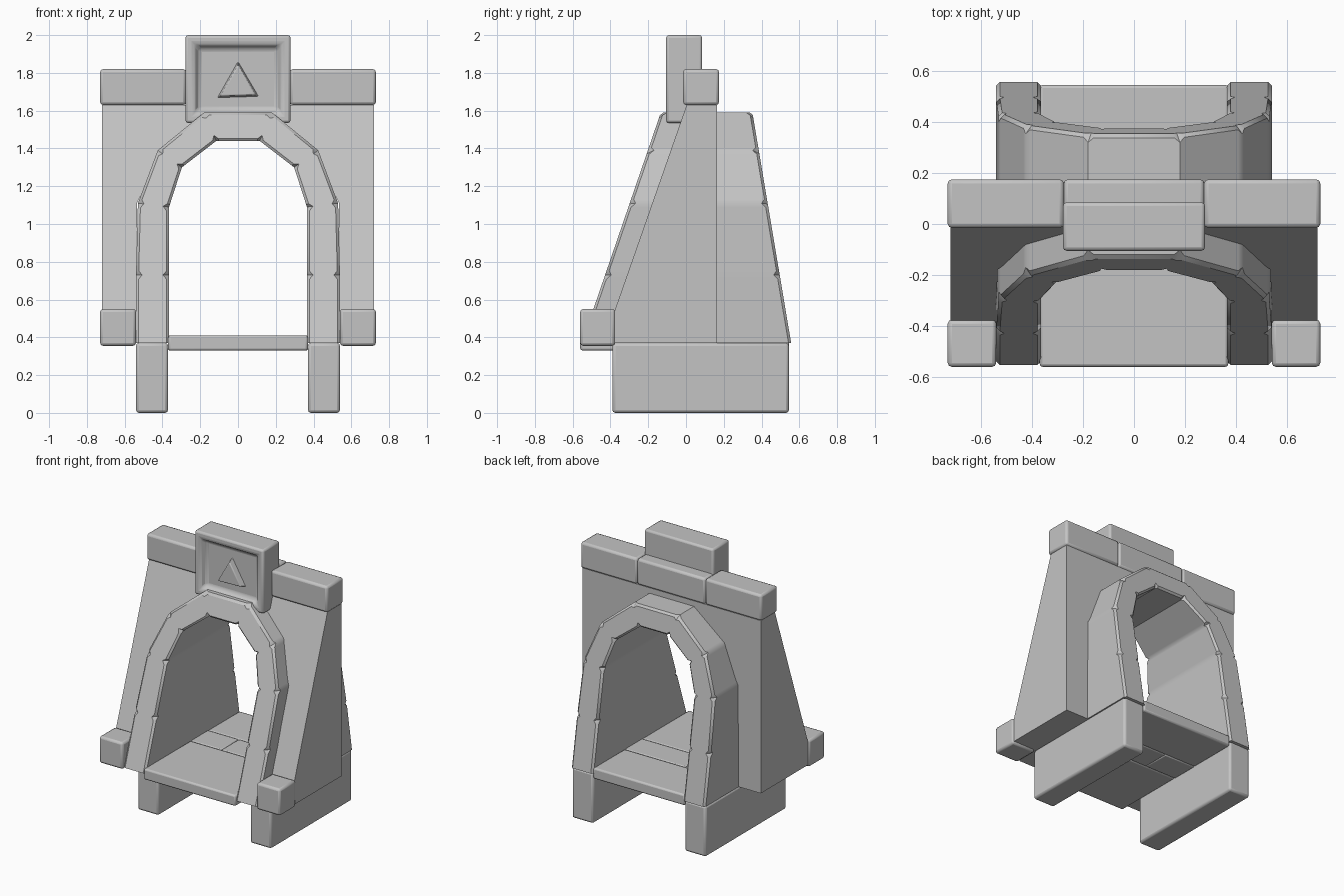
import bpy, bmesh, math
from mathutils import Vector

if "Cube" in bpy.data.objects:
    bpy.data.objects.remove(bpy.data.objects["Cube"])

GREY = (0.55, 0.55, 0.55, 1)
stone = bpy.data.materials.new("stone grey")
stone.use_nodes = True
stone.diffuse_color = GREY
stone.node_tree.nodes["Principled BSDF"].inputs["Base Color"].default_value = GREY


def finish(name, bm, bevel=0.0):
    bmesh.ops.recalc_face_normals(bm, faces=bm.faces)
    mesh = bpy.data.meshes.new(name)
    bm.to_mesh(mesh)
    bm.free()
    mesh.materials.append(stone)
    ob = bpy.data.objects.new(name, mesh)
    bpy.context.collection.objects.link(ob)
    bpy.ops.object.select_all(action='DESELECT')
    ob.select_set(True)
    bpy.context.view_layer.objects.active = ob
    bpy.ops.object.shade_smooth_by_angle(angle=math.radians(35))
    if bevel:
        mod = ob.modifiers.new("Bevel", 'BEVEL')
        mod.width, mod.segments = bevel, 2
        mod.limit_method = 'ANGLE'
    return ob


def box_mesh(lo, hi):
    bm = bmesh.new()
    bmesh.ops.create_cube(bm, size=1)
    lo, hi = Vector(lo), Vector(hi)
    for v in bm.verts:
        v.co = (lo + hi) / 2 + v.co * (hi - lo)
    return bm


def block(name, lo, hi, bevel=0.016):
    return finish(name, box_mesh(lo, hi), bevel)


def loft(bm, rings):
    """Skin closed rings of points and cap both ends."""
    loops = [[bm.verts.new(p) for p in ring] for ring in rings]
    n = len(loops[0])
    for a, b in zip(loops, loops[1:]):
        for i in range(n):
            j = (i + 1) % n
            bm.faces.new((a[i], a[j], b[j], b[i]))
    bm.faces.new(loops[0])
    bm.faces.new(loops[-1])


def mirrored(half):
    return half + [(-x, z) for x, z in reversed(half)]


# Foundations and front corner blocks
for side, sx in (("left", 1), ("right", -1)):
    def span(a, b):
        return sorted((sx * a, sx * b))
    x0, x1 = span(0.37, 0.54)
    block(side + "_foundation", (x0, -0.39, 0), (x1, 0.545, 0.37))
    x0, x1 = span(0.54, 0.73)
    block(side + "_corner_block", (x0, -0.56, 0.355), (x1, -0.375, 0.55))
    x0, x1 = span(0.275, 0.73)
    block(side + "_cornice", (x0, -0.015, 1.63), (x1, 0.175, 1.82))
block("middle_cornice", (-0.275, -0.015, 1.63), (0.275, 0.175, 1.82))

# Floor slabs
block("front_floor_slab", (-0.37, -0.56, 0.33), (0.37, -0.02, 0.41), 0.012)
block("middle_floor_slab_right", (-0.37, -0.02, 0.33), (-0.12, 0.18, 0.41), 0.008)
block("middle_floor_slab_left", (-0.12, -0.02, 0.33), (0.37, 0.18, 0.41), 0.008)
block("rear_floor_slab", (-0.37, 0.18, 0.33), (0.37, 0.545, 0.41), 0.012)

# Wall with sloping front and arched opening
opening = mirrored([(0.54, 0.37), (0.535, 1.11), (0.41, 1.36), (0.165, 1.55)])
outline = [(0.72, 1.63), (0.72, 0.37)] + opening + [(-0.72, 0.37), (-0.72, 1.63)]
bm = bmesh.new()
loft(bm, [[(x, -0.35 * (1.62 - z), z) for x, z in outline],
          [(x, 0.165, z) for x, z in outline]])
finish("wall", bm)

# Arch barrel: chamfered section swept round, with deeper nicks at the joints
outer = mirrored([(0.54, 0.37), (0.54, 0.73), (0.53, 1.11), (0.425, 1.39), (0.18, 1.59)])
inner = mirrored([(0.365, 0.37), (0.365, 0.73), (0.365, 1.09), (0.297, 1.3), (0.115, 1.44)])
CHAMFER, NICK, GAP = 0.014, 0.032, 0.022


def front_y(z):
    return -0.13 - 0.343 * (1.6 - z)


def back_y(z):
    return 0.35 + 0.168 * (1.6 - z)


def section(o, i, c):
    d = (i - o).normalized() * c

    def pt(p, y):
        return (p.x, y, p.y)
    oc, ic = o + d, i - d
    return [pt(oc, front_y(oc.y)), pt(o, front_y(o.y) + c),
            pt(o, back_y(o.y) - c), pt(oc, back_y(oc.y)),
            pt(ic, back_y(ic.y)), pt(i, back_y(i.y) - c),
            pt(i, front_y(i.y) + c), pt(ic, front_y(ic.y))]


outer = [Vector(p) for p in outer]
inner = [Vector(p) for p in inner]
rings = []
last = len(outer) - 1
for k in range(last + 1):
    o, i = outer[k], inner[k]

    def beside(m):
        t = GAP / (outer[m] - o).length
        return section(o.lerp(outer[m], t), i.lerp(inner[m], t), CHAMFER)
    if k > 0:
        rings.append(beside(k - 1))
    rings.append(section(o, i, CHAMFER if k in (0, last) else NICK))
    if k < last:
        rings.append(beside(k + 1))
bm = bmesh.new()
loft(bm, rings)
finish("arch", bm)

# Keystone with a sunken front panel
bm = box_mesh((-0.278, -0.105, 1.535), (0.278, 0.085, 2.0))
bm.faces.ensure_lookup_table()
front = min(bm.faces, key=lambda f: f.calc_center_median().y)
bmesh.ops.inset_individual(bm, faces=[front], thickness=0.065)
bmesh.ops.inset_individual(bm, faces=[front], thickness=0.04)
for v in front.verts:
    v.co.y += 0.04
finish("keystone", bm, 0.014)

# Raised triangle emblem
corners = [(-0.115, 1.665), (0.115, 1.672), (0, 1.868)]
middle = Vector((0, 1.735))
bm = bmesh.new()
loft(bm, [[(x, -0.05, z) for x, z in corners],
          [(p.x, -0.102, p.y) for p in (middle.lerp(Vector(c), 0.8) for c in corners)]])
finish("triangle_emblem", bm, 0.006)
